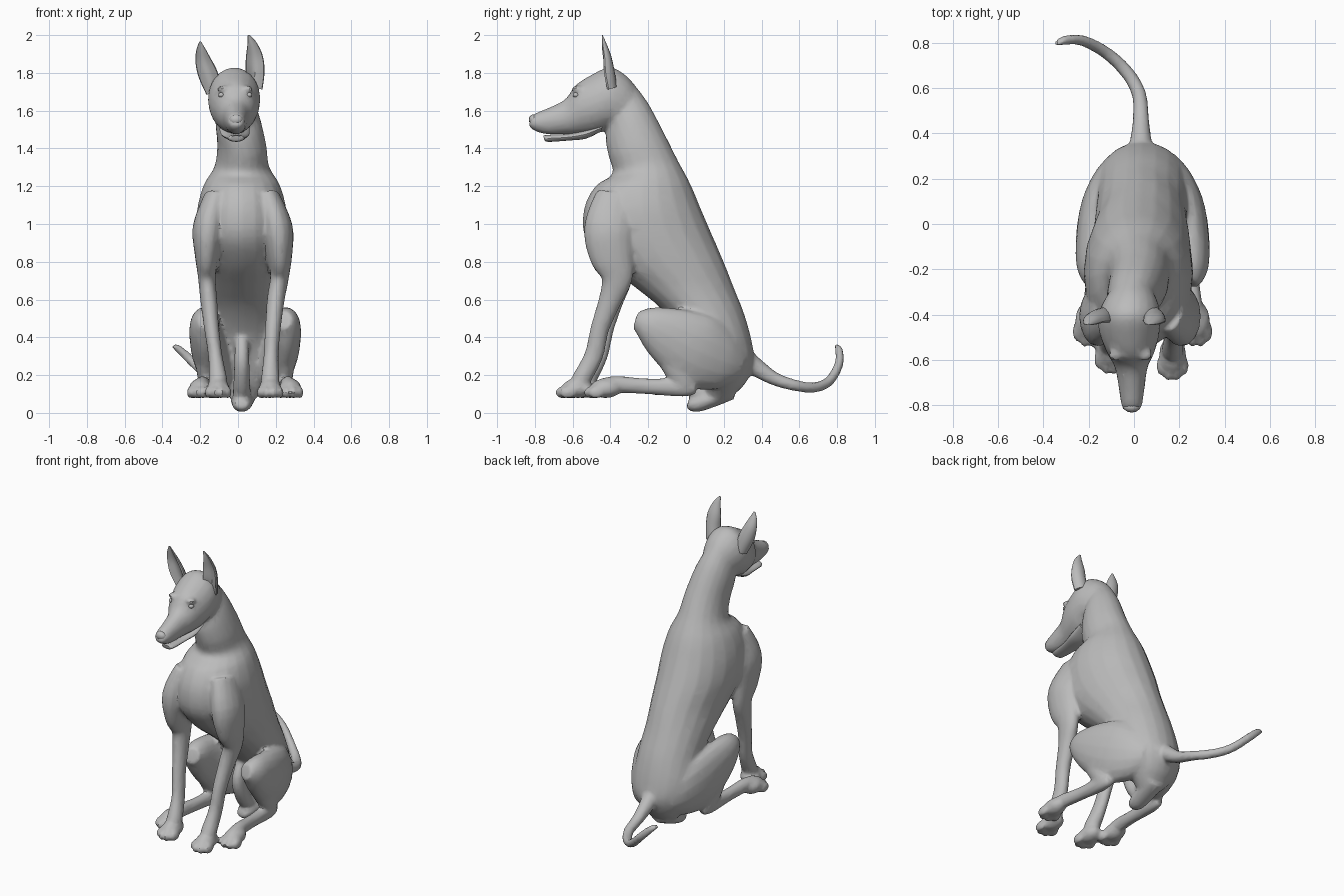
import bpy, bmesh, math
from mathutils import Vector

grey = bpy.data.materials.new("coat_grey")
grey.diffuse_color = (0.5, 0.5, 0.5, 1)
X = Vector((1, 0, 0))


def spline(rows, steps=4):
    """Catmull-Rom interpolation of section rows."""
    out = []
    for i in range(len(rows) - 1):
        a, b, c, d = (rows[max(i - 1, 0)], rows[i], rows[i + 1],
                      rows[min(i + 2, len(rows) - 1)])
        for k in range(steps):
            t = k / steps
            out.append([0.5 * (2 * q + (r - p) * t + (2 * p - 5 * q + 4 * r - s) * t * t
                               + (3 * q - p - 3 * r + s) * t ** 3)
                        for p, q, r, s in zip(a, b, c, d)])
    return out + [list(rows[-1])]


def loft(bm, sections, sides=20, cup=0.0):
    """Skin elliptical sections (centre, side axis, depth axis) and cap them."""
    rings = []
    for c, u, v in sections:
        ring = []
        for k in range(sides):
            a = 2 * math.pi * k / sides
            s = math.sin(a)
            if s < 0:
                s *= 1 + cup * s
            ring.append(bm.verts.new(c + u * math.cos(a) + v * s))
        rings.append(ring)
    faces = [bm.faces.new(rings[0][::-1]), bm.faces.new(rings[-1])]
    for r, q in zip(rings, rings[1:]):
        for k in range(sides):
            j = (k + 1) % sides
            faces.append(bm.faces.new((r[k], r[j], q[j], q[k])))
    bmesh.ops.recalc_face_normals(bm, faces=faces)


def slab(bm, rows):
    """Rows: front y, z, back y, z, centre x, half width."""
    secs = []
    for ya, za, yb, zb, cx, hw in spline(rows):
        a, b = Vector((cx, ya, za)), Vector((cx, yb, zb))
        secs.append(((a + b) / 2, X * hw, (b - a) / 2))
    loft(bm, secs)


def limb(bm, rows, cup=0.0, sides=16):
    """Rows: x, y, z, side radius, depth radius."""
    rows = spline(rows)
    pts = [Vector(r[:3]) for r in rows]
    secs = []
    for i, r in enumerate(rows):
        t = (pts[min(i + 1, len(pts) - 1)] - pts[max(i - 1, 0)]).normalized()
        v = t.cross(X).normalized()
        secs.append((pts[i], v.cross(t) * r[3], v * r[4]))
    loft(bm, secs, sides, cup)


def blob(bm, centre, radii, seg=16):
    made = bmesh.ops.create_uvsphere(bm, u_segments=seg, v_segments=seg // 2 + 2, radius=1)
    for v in made["verts"]:
        v.co = Vector([c + p * r for c, p, r in zip(centre, v.co, radii)])


def paw(bm, x, y):
    """Padded foot with four toes, (x, y) is its middle."""
    blob(bm, (x, y, 0.13), (0.06, 0.085, 0.052))
    for k, dx in enumerate((-0.05, -0.018, 0.018, 0.05)):
        reach = 0.075 if k in (1, 2) else 0.05
        blob(bm, (x + dx, y - reach, 0.108), (0.021, 0.045, 0.033), 12)


def finish(name, bm, fuse=0.0):
    mesh = bpy.data.meshes.new(name)
    bm.to_mesh(mesh)
    bm.free()
    ob = bpy.data.objects.new(name, mesh)
    bpy.context.collection.objects.link(ob)
    if fuse:
        m = ob.modifiers.new("fuse", 'REMESH')
        m.mode, m.voxel_size = 'VOXEL', fuse
        m = ob.modifiers.new("soften", 'SMOOTH')
        m.factor, m.iterations = 0.5, 4
        m = ob.modifiers.new("facet", 'DECIMATE')
        m.ratio = 0.25
        dg = bpy.context.evaluated_depsgraph_get()
        done = bpy.data.meshes.new_from_object(ob.evaluated_get(dg))
        ob.modifiers.clear()
        ob.data = done
    ob.data.materials.clear()
    ob.data.materials.append(grey)
    bpy.ops.object.select_all(action='DESELECT')
    bpy.context.view_layer.objects.active = ob
    ob.select_set(True)
    bpy.ops.object.shade_smooth_by_angle(angle=math.radians(35))
    return ob


body = bmesh.new()

# neck, chest, belly and rump
slab(body, [
    (-.42, 1.50, -.29, 1.76, -.02, .10), (-.425, 1.44, -.20, 1.64, 0, .12),
    (-.41, 1.36, -.11, 1.47, .02, .13), (-.39, 1.265, -.045, 1.34, .02, .145),
    (-.48, 1.20, .02, 1.22, .02, .20), (-.54, 1.08, .075, 1.09, .02, .235),
    (-.535, .93, .135, .95, .02, .24), (-.43, .79, .20, .80, .03, .22),
    (-.27, .665, .255, .66, .03, .205), (-.13, .55, .31, .52, .035, .20),
    (-.01, .40, .35, .37, .035, .20), (.05, .25, .36, .26, .035, .18),
    (.09, .14, .31, .15, .03, .13), (.12, .07, .22, .07, .03, .06)])

# skull and upper muzzle
slab(body, [
    (-.825, 1.555, -.83, 1.515, -.01, .03), (-.80, 1.585, -.805, 1.495, -.01, .045),
    (-.74, 1.61, -.74, 1.475, -.01, .055), (-.64, 1.66, -.63, 1.475, -.012, .072),
    (-.585, 1.735, -.55, 1.475, -.015, .105), (-.50, 1.79, -.47, 1.48, -.02, .132),
    (-.40, 1.83, -.41, 1.50, -.02, .138), (-.31, 1.78, -.38, 1.50, -.015, .12),
    (-.26, 1.71, -.35, 1.52, -.01, .095)])

# brow ridges
for s in (-1, 1):
    blob(body, (-.015 + s * .062, -.575, 1.715), (.035, .03, .018))

# fore legs, each listed from shoulder to wrist
limb(body, [(.15, -.36, 1.14, .07, .12), (.205, -.405, .98, .085, .135),
            (.22, -.395, .84, .068, .12), (.22, -.365, .72, .05, .085),
            (.20, -.40, .60, .047, .062), (.185, -.455, .45, .042, .05),
            (.175, -.49, .30, .04, .05), (.17, -.56, .17, .05, .05)])
limb(body, [(-.11, -.36, 1.14, .07, .12), (-.155, -.405, .98, .085, .135),
            (-.165, -.395, .84, .065, .12), (-.165, -.365, .72, .047, .085),
            (-.155, -.39, .60, .045, .062), (-.14, -.43, .45, .04, .05),
            (-.12, -.465, .30, .038, .05), (-.105, -.53, .17, .05, .05)])
paw(body, .17, -.575)
paw(body, -.105, -.545)

# folded hind legs, mirrored about the rump centre
for s in (-1, 1):
    def m(x):
        return .038 + s * x
    limb(body, [(m(.20), -.26, .49, .05, .05), (m(.215), -.19, .465, .075, .105),
                (m(.21), -.07, .40, .085, .165), (m(.18), .06, .33, .095, .20),
                (m(.12), .18, .28, .10, .17), (m(.07), .27, .25, .08, .10)])
    limb(body, [(m(.21), -.16, .42, .05, .06), (m(.21), -.06, .25, .05, .07),
                (m(.20), .0, .15, .045, .05)])
    limb(body, [(m(.195), .05, .14, .03, .04), (m(.20), -.02, .135, .04, .05),
                (m(.21), -.2, .14, .035, .042), (m(.225), -.36, .15, .04, .045),
                (m(.235), -.44, .14, .045, .045)])
    paw(body, m(.238), -.425)

# groin ridge and underside of the rump
limb(body, [(.02, .02, .40, .035, .04), (.02, -.02, .28, .04, .05),
            (.02, .03, .15, .045, .05), (.02, .10, .08, .05, .05)])
limb(body, [(.03, .24, .12, .07, .05), (.025, .14, .075, .065, .045),
            (.02, .05, .048, .052, .045), (.02, .01, .055, .035, .03)])

# curled tail
limb(body, [(.03, .30, .29, .06, .06), (.03, .38, .235, .046, .048),
            (.03, .47, .18, .036, .036), (.02, .58, .145, .032, .03),
            (-.04, .68, .135, .03, .028), (-.13, .76, .17, .028, .026),
            (-.23, .81, .26, .026, .024), (-.31, .81, .335, .022, .02),
            (-.345, .79, .355, .012, .01)])
finish("body", body, 0.012)

# lower jaw, leaving a thin mouth line
jaw = bmesh.new()
slab(jaw, [(-.755, 1.468, -.75, 1.445, -.01, .025), (-.73, 1.472, -.73, 1.435, -.01, .043),
           (-.62, 1.478, -.62, 1.442, -.012, .055), (-.53, 1.50, -.53, 1.452, -.015, .075),
           (-.44, 1.53, -.45, 1.49, -.02, .08)])
finish("lower_jaw", jaw)

# nose pad
nose = bmesh.new()
blob(nose, (-.01, -.808, 1.552), (.036, .024, .028), 12)
finish("nose", nose)

# eyes
for s, side in ((-1, "right"), (1, "left")):
    eye = bmesh.new()
    blob(eye, (-.015 + s * .073, -.582, 1.683), (.018, .018, .014), 10)
    finish(side + "_eye", eye)

# upright cupped ears
ears = {
    "left_ear": [(.08, -.41, 1.72, .05, .045), (.09, -.425, 1.80, .05, .048),
                 (.087, -.43, 1.88, .046, .036), (.075, -.44, 1.95, .027, .02),
                 (.056, -.445, 2.0, .005, .004)],
    "right_ear": [(-.125, -.41, 1.70, .045, .045), (-.158, -.425, 1.79, .052, .048),
                  (-.183, -.43, 1.86, .043, .036), (-.196, -.44, 1.92, .026, .02),
                  (-.2, -.445, 1.965, .005, .004)]}
for name, rows in ears.items():
    ear = bmesh.new()
    limb(ear, rows, cup=1.4)
    finish(name, ear)
